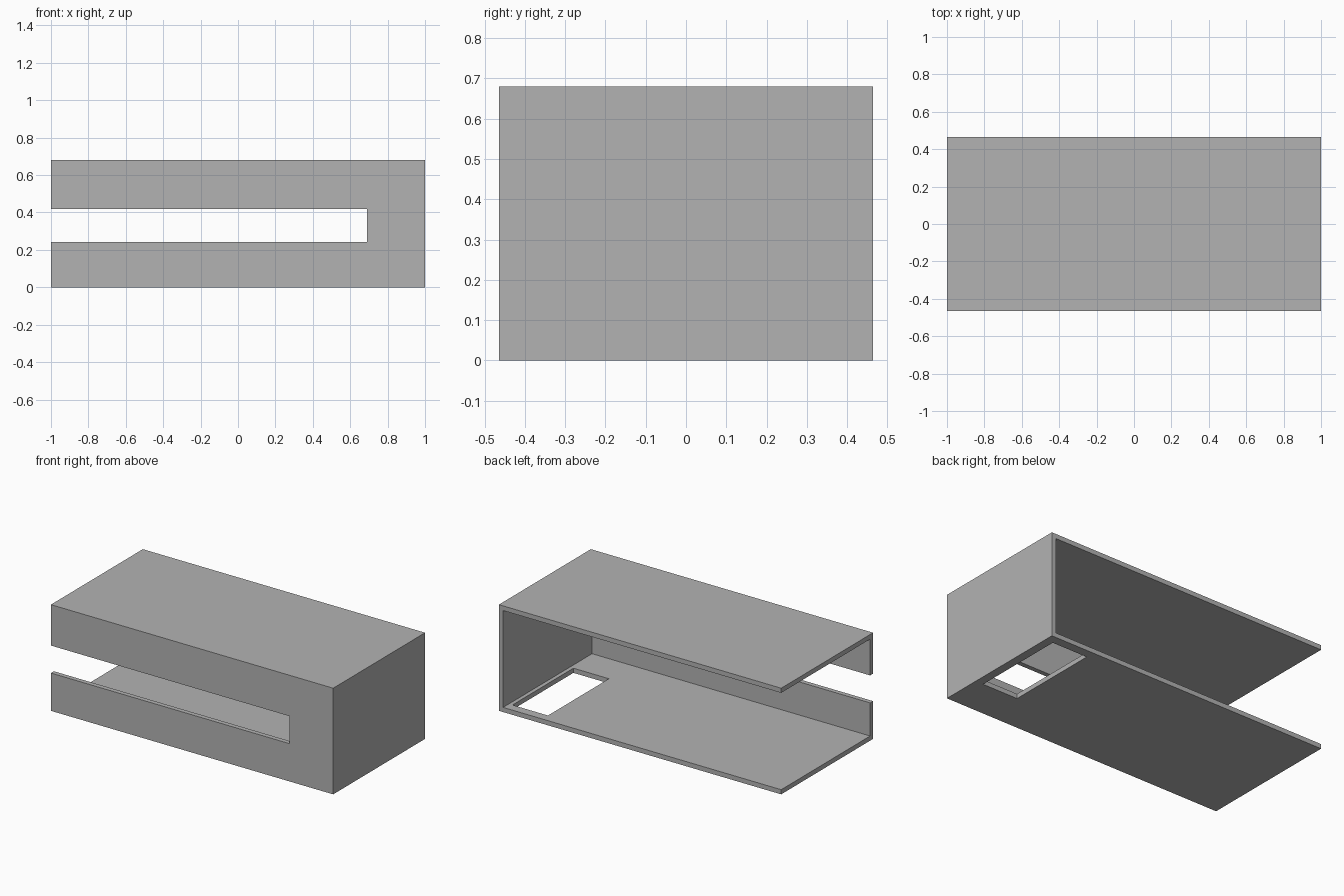
import bpy

cube = bpy.data.objects.get("Cube")
if cube:
    bpy.data.objects.remove(cube, do_unlink=True)

# Overall size, wall thickness and cutter overshoot
X, Y, Z = 1.0, 0.465, 0.68
WALL = 0.03
OVER = 0.2

grey = bpy.data.materials.new("plain grey")
grey.use_nodes = True
grey.diffuse_color = (0.45, 0.45, 0.45, 1)
grey.node_tree.nodes["Principled BSDF"].inputs["Base Color"].default_value = grey.diffuse_color


def box(name, low, high):
    """Axis-aligned box between two corners."""
    bpy.ops.mesh.primitive_cube_add(size=1)
    obj = bpy.context.object
    obj.name = name
    for v in obj.data.vertices:
        v.co = [high[i] if v.co[i] > 0 else low[i] for i in range(3)]
    obj.data.materials.append(grey)
    return obj


def cut(target, name, low, high):
    """Subtract a box from the target and discard the cutter."""
    cutter = box(name, low, high)
    cutter.hide_render = True
    mod = target.modifiers.new(name, 'BOOLEAN')
    mod.operation = 'DIFFERENCE'
    mod.solver = 'EXACT'
    mod.object = cutter
    bpy.context.view_layer.objects.active = target
    bpy.ops.object.modifier_apply(modifier=mod.name)
    bpy.data.objects.remove(cutter, do_unlink=True)


# Solid block hollowed into a shell
shell = box("housing_shell", (-X, -Y, 0), (X, Y, Z))

# Interior, open at the back and at the right end
cut(shell, "interior_cutter", (-X - OVER, -Y + WALL, WALL), (X - WALL, Y + OVER, Z - WALL))

# Long slot in the front wall, running out of the open end
cut(shell, "front_slot_cutter", (-X - OVER, -Y - OVER, 0.242), (0.69, 0, 0.418))

# Rectangular opening in the floor beside the closed end
cut(shell, "floor_opening_cutter", (0.693, -0.21, -OVER), (0.945, 0.407, 0.2))
